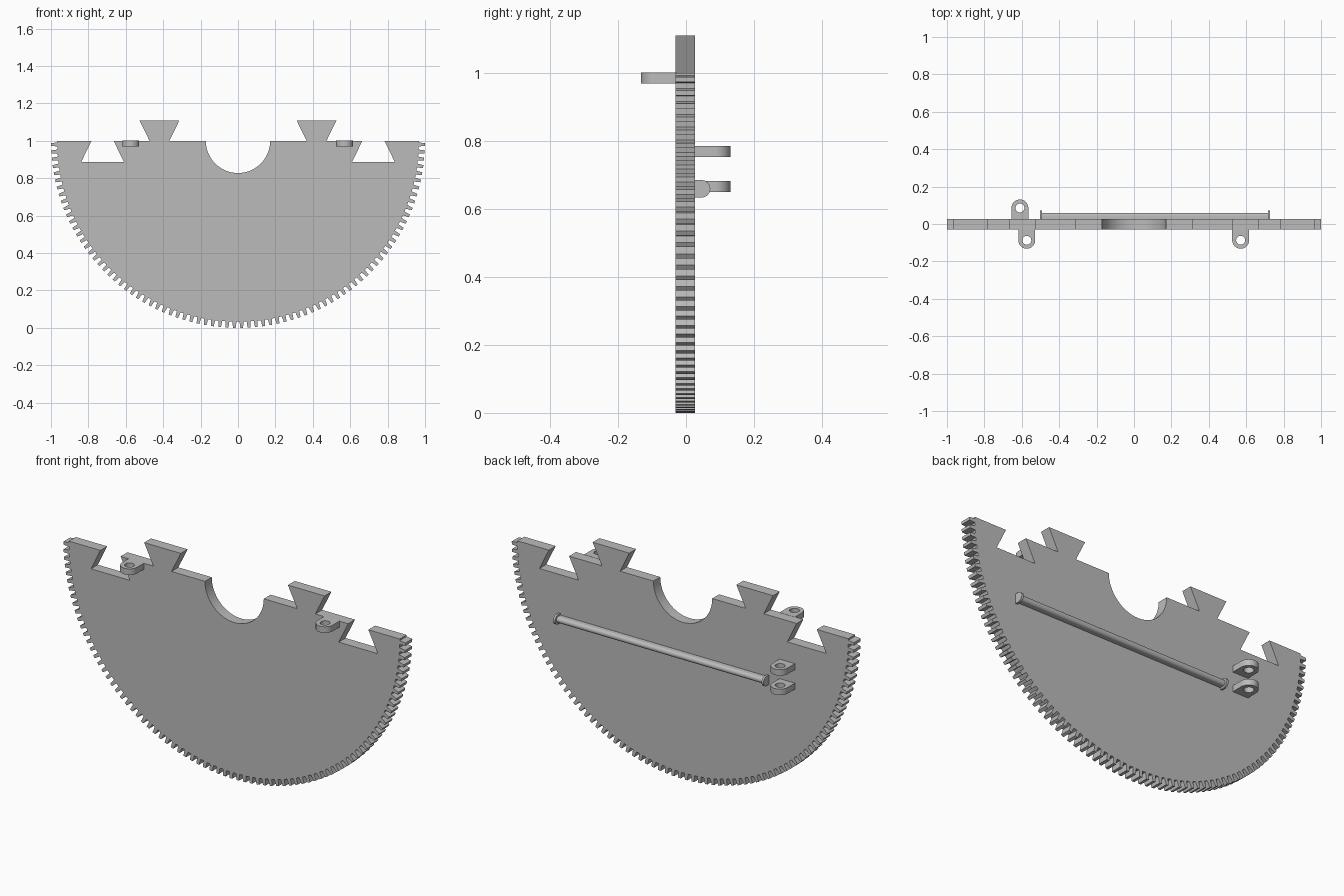
import bpy
from math import sin, cos, pi, radians

cube = bpy.data.objects.get("Cube")
if cube:
    bpy.data.objects.remove(cube, do_unlink=True)

grey = bpy.data.materials.new("plain grey")
grey.use_nodes = True
grey.diffuse_color = (0.5, 0.5, 0.5, 1)
grey.node_tree.nodes["Principled BSDF"].inputs["Base Color"].default_value = (0.5, 0.5, 0.5, 1)


def arc(cx, cy, r, start, end, steps):
    """Points on an arc, angles in degrees."""
    return [(cx + r * cos(radians(start + (end - start) * i / steps)),
             cy + r * sin(radians(start + (end - start) * i / steps)))
            for i in range(steps + 1)]


def slab(name, loops, depth, location, rotation=(0, 0, 0)):
    """Filled flat outline (further loops are holes) given a thickness."""
    curve = bpy.data.curves.new(name, "CURVE")
    curve.dimensions = "2D"
    curve.fill_mode = "BOTH"
    curve.extrude = depth / 2
    for loop in loops:
        spline = curve.splines.new("POLY")
        spline.points.add(len(loop) - 1)
        for point, (x, y) in zip(spline.points, loop):
            point.co = (x, y, 0, 1)
        spline.use_cyclic_u = True
    curve.materials.append(grey)
    obj = bpy.data.objects.new(name, curve)
    bpy.context.collection.objects.link(obj)
    obj.location = location
    obj.rotation_euler = rotation
    bpy.ops.object.select_all(action="DESELECT")
    obj.select_set(True)
    bpy.context.view_layer.objects.active = obj
    bpy.ops.object.convert(target="MESH")
    bpy.ops.object.shade_smooth_by_angle(angle=radians(20))
    return obj


# Half gear plate: toothed rim from the left corner round to the right one
TEETH, ROOT, TIP = 80, 0.967, 1.0
pitch = pi / TEETH
outline = [(-ROOT, 1)]
for i in range(TEETH):
    for offset, radius in ((-0.28, ROOT), (-0.19, TIP), (0.19, TIP), (0.28, ROOT)):
        a = pi + (i + 0.5 + offset) * pitch
        outline.append((radius * cos(a), 1 + radius * sin(a)))
outline.append((ROOT, 1))

# Top edge: dovetail slot, dovetail tail and centre notch, then mirrored
half_edge = [(0.783, 1), (0.838, 0.888), (0.61, 0.888), (0.665, 1),
             (0.473, 1), (0.527, 1.11), (0.313, 1.11), (0.367, 1)]
outline += half_edge
outline += arc(0, 1, 0.172, 0, -180, 32)
outline += [(-x, z) for x, z in reversed(half_edge)]
slab("gear_plate", [outline], 0.057, (0, -0.002, 0), (pi / 2, 0, 0))

# Eyelet lugs: rounded tab with a pin hole
BACK = 0.026
tab = [(-0.045, 0), (0.045, 0)] + arc(0, 0.06, 0.045, 0, 180, 20)
hole = arc(0, 0.06, 0.024, 0, 345, 23)
for name, x, y, z, turn in (("front_lug_right", -0.573, -0.027, 0.985, pi),
                            ("front_lug_left", 0.57, -0.027, 0.985, pi),
                            ("back_lug_upper", -0.61, BACK, 0.769, 0),
                            ("back_lug_lower", -0.61, BACK, 0.666, 0)):
    slab(name, [tab, hole], 0.032, (x, y, z), (0, 0, turn))


# Back rod with end flanges: half-round sections running along x
def d_section(r, centre):
    return [(0, -r)] + arc(centre, 0, r, -90, 90, 16) + [(0, r)]


along_x = (pi / 2, 0, pi / 2)
for name, r, centre, length, x in (("back_rod", 0.016, 0.018, 1.22, 0.112),
                                   ("rod_flange_right", 0.0255, 0.02, 0.011, -0.497),
                                   ("rod_flange_left", 0.0255, 0.02, 0.011, 0.721)):
    slab(name, [d_section(r, centre)], length, (x, BACK, 0.659), along_x)
